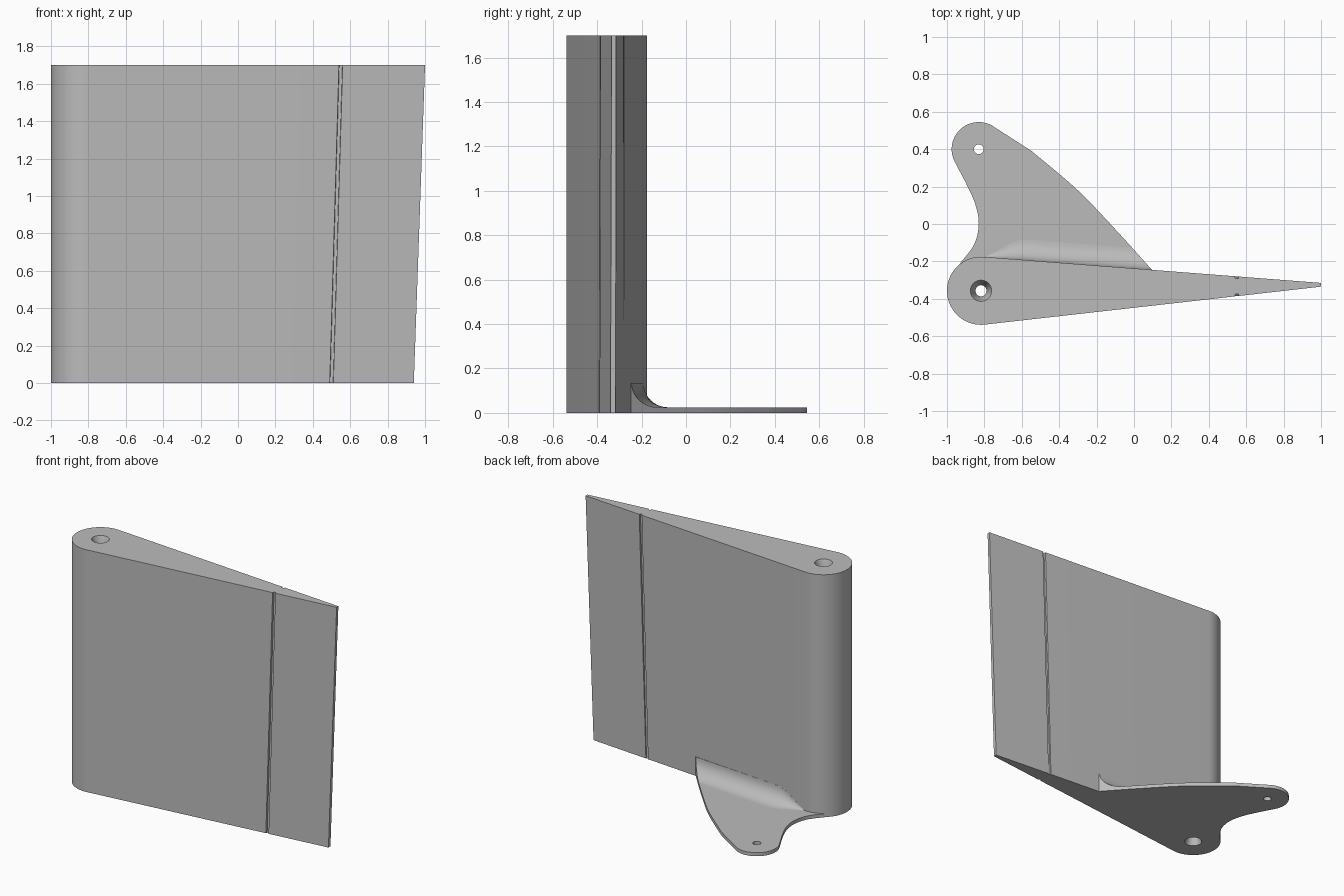
import bpy, bmesh
from math import sin, cos, radians, pi

if "Cube" in bpy.data.objects:
    bpy.data.objects.remove(bpy.data.objects["Cube"], do_unlink=True)

GREY = (0.5, 0.5, 0.5, 1)
mat = bpy.data.materials.new("plain grey")
mat.use_nodes = True
mat.diffuse_color = GREY
mat.node_tree.nodes["Principled BSDF"].inputs["Base Color"].default_value = GREY

HEIGHT, PLATE = 1.7, 0.025
PIVOT, RADIUS = (-0.818, -0.357), 0.182
HORN_TIP, TIP_RADIUS = (-0.83, 0.4), 0.145


def loft(name, rings):
    """Closed solid skinned through rings of equal length."""
    bm = bmesh.new()
    rows = [[bm.verts.new(p) for p in ring] for ring in rings]
    n = len(rows[0])
    for a, b in zip(rows, rows[1:]):
        for i in range(n):
            j = (i + 1) % n
            bm.faces.new((a[i], a[j], b[j], b[i]))
    bm.faces.new(rows[0][::-1])
    bm.faces.new(rows[-1])
    bmesh.ops.recalc_face_normals(bm, faces=bm.faces)
    mesh = bpy.data.meshes.new(name)
    bm.to_mesh(mesh)
    bm.free()
    obj = bpy.data.objects.new(name, mesh)
    bpy.context.collection.objects.link(obj)
    mesh.materials.append(mat)
    return obj


def arc(center, r, start, end, steps):
    return [(center[0] + r * cos(radians(start + (end - start) * i / steps)),
             center[1] + r * sin(radians(start + (end - start) * i / steps)))
            for i in range(steps + 1)]


def lift(points, z):
    return [(x, y, z) for x, y in points]


def round_rings(center, levels):
    return [lift(arc(center, r, 0, 345, 23), z) for z, r in levels]


def boolean(target, cutter, operation):
    mod = target.modifiers.new(operation.lower(), "BOOLEAN")
    mod.object, mod.operation, mod.solver = cutter, operation, "EXACT"
    bpy.context.view_layer.objects.active = target
    bpy.ops.object.modifier_apply(modifier=mod.name)
    bpy.data.objects.remove(cutter, do_unlink=True)


def smooth(obj, angle):
    bpy.ops.object.select_all(action="DESELECT")
    obj.select_set(True)
    bpy.context.view_layer.objects.active = obj
    bpy.ops.object.shade_smooth_by_angle(angle=radians(angle))


def spline(points, steps=6):
    """Smooth path through the points."""
    pts = [points[0]] + points + [points[-1]]
    out = []
    for a, b, c, d in zip(pts, pts[1:], pts[2:], pts[3:]):
        for k in range(steps):
            t = k / steps
            out.append(tuple(0.5 * (2 * q + (r - p) * t + (2 * p - 5 * q + 4 * r - s) * t * t
                                    + (3 * q - p - 3 * r + s) * t ** 3)
                             for p, q, r, s in zip(a, b, c, d)))
    return out + [points[-1]]


# Wedge fin with a round leading edge and a slightly raked trailing edge
nose = arc(PIVOT, RADIUS, 85.6, 276.4, 32)
fin = loft("fin", [lift(nose + [(0.94, -0.34), (0.94, -0.317)], 0),
                   lift(nose + [(1, -0.335), (1, -0.315)], HEIGHT)])

# Thin hinge groove on both faces
for side, start, end in ((1, nose[0], (1, -0.315)), (-1, nose[-1], (1, -0.335))):
    rings = []
    for z, x in ((-0.01, 0.5), (HEIGHT + 0.01, 0.55)):
        y = start[1] + (end[1] - start[1]) * (x - start[0]) / (end[0] - start[0])
        rings.append([(x - 0.012, y + side * 0.012, z), (x + 0.012, y + side * 0.012, z),
                      (x + 0.008, y - side * 0.012, z), (x - 0.008, y - side * 0.012, z)])
    boolean(fin, loft("groove_cutter", rings), "DIFFERENCE")

# Pivot hole, flared at both ends
boolean(fin, loft("pivot_cutter", round_rings(PIVOT, (
    (-0.01, 0.061), (0.07, 0.03), (HEIGHT - 0.07, 0.03), (HEIGHT + 0.01, 0.061)))), "DIFFERENCE")
smooth(fin, 25)

# Control horn plate
slope = spline([(0.1, -0.25), (-0.08, -0.05), (-0.3, 0.18), (-0.55, 0.392)])
waist = spline([(-0.9, 0.222), (-0.85, 0.11), (-0.83, 0), (-0.855, -0.11), (-0.93, -0.21)])
outline = slope + arc(HORN_TIP, TIP_RADIUS, 52, 208, 20) + waist + [(-0.9, -0.26), (0.1, -0.28)]
horn = loft("control_horn", [lift(outline, 0), lift(outline, PLATE)])
boolean(horn, loft("link_cutter", round_rings(HORN_TIP, ((-0.1, 0.026), (0.1, 0.026)))), "DIFFERENCE")
smooth(horn, 30)

# Concave fillet between fin and horn, trimmed to the horn edge
sections = []
for x, size in ((-0.79, 0.005), (-0.73, 0.04), (-0.66, 0.085), (-0.6, 0.11), (-0.3, 0.11), (0.15, 0.11)):
    y = nose[0][1] + (-0.315 - nose[0][1]) * (x - nose[0][0]) / (1 - nose[0][0])
    curve = [(x, y + size * (1 - sin(a)), PLATE + size * (1 - cos(a)))
             for a in (pi / 2 * i / 10 for i in range(11))]
    sections.append([(x, y - 0.02, PLATE - 0.01), (x, y + size, PLATE - 0.01)]
                    + curve + [(x, y - 0.02, PLATE + size)])
fillet = loft("fillet", sections)
boolean(fillet, loft("trim", [lift(outline, 0.005), lift(outline, 0.4)]), "INTERSECT")
smooth(fillet, 35)
